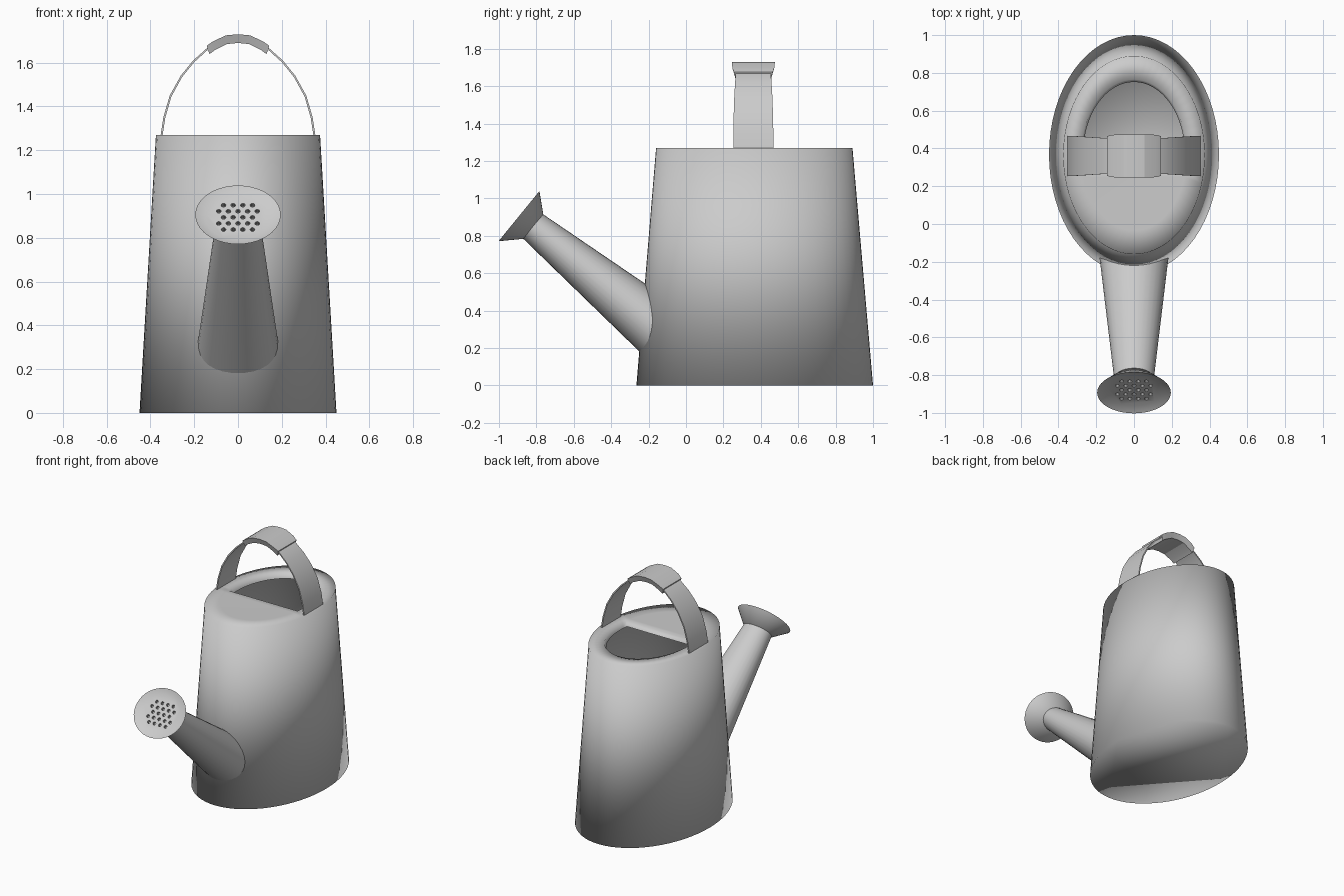
import bpy, bmesh
from math import cos, sin, pi, radians
from mathutils import Vector as V

if "Cube" in bpy.data.objects:
    bpy.data.objects.remove(bpy.data.objects["Cube"])

AXIS = V((0, -0.775, 0.632))   # spout direction
UP = V((0, 0.632, 0.775))      # across the spout
X = V((1, 0, 0))


def ring(c, rx, ry, n, u=X, v=V((0, 1, 0))):
    return [V(c) + u * rx * cos(2 * pi * i / n) + v * ry * sin(2 * pi * i / n) for i in range(n)]


def skin(bm, rings, start=True, end=True):
    """Join successive rings of points into a tube and cap its ends."""
    rows = [[bm.verts.new(p) for p in r] for r in rings]
    for a, b in zip(rows, rows[1:]):
        for i in range(len(a)):
            j = (i + 1) % len(a)
            bm.faces.new((a[i], a[j], b[j], b[i]))
    if start:
        bm.faces.new(rows[0][::-1])
    if end:
        bm.faces.new(rows[-1])
    return rows


def finish(name, bm, angle=None):
    bmesh.ops.recalc_face_normals(bm, faces=bm.faces)
    me = bpy.data.meshes.new(name)
    bm.to_mesh(me)
    bm.free()
    ob = bpy.data.objects.new(name, me)
    bpy.context.collection.objects.link(ob)
    bpy.ops.object.select_all(action='DESELECT')
    ob.select_set(True)
    bpy.context.view_layer.objects.active = ob
    if angle is None:
        bpy.ops.object.shade_smooth()
    else:
        bpy.ops.object.shade_smooth_by_angle(angle=radians(angle))
    return ob


# Body: tapering oval, flat top half covered, lipped filling hole at the back
N = 64
bm = bmesh.new()
rows = skin(bm, [ring((0, .3675, 0), .45, .6325, N),
                 ring((0, .365, 1.27), .375, .525, N),
                 ring((0, .365, 1.268), .28, .40, N)], end=False)
inner = rows[-1]
bm.faces.new(inner[34:63])
hole = inner[62:] + inner[:35]
lip = [bm.verts.new((v.co.x * .96, .5 + (v.co.y - .5) * .95, 1.235)) for v in hole]
for i in range(len(hole)):
    j = (i + 1) % len(hole)
    bm.faces.new((hole[i], hole[j], lip[j], lip[i]))
finish("body", bm)

# Spout: oval cone running into the body
TIP = V((0, -.82, .852))
bm = bmesh.new()
skin(bm, [ring(TIP - AXIS * .91, .19, .163, 32, X, UP),
          ring(TIP, .105, .084, 32, X, UP)])
finish("spout", bm, 40)

# Rose: flared head with a slightly dished face
FACE = V((0, -.893, .905))
bm = bmesh.new()
skin(bm, [ring(TIP - AXIS * .005, .103, .084, 40, X, UP),
          ring(FACE, .195, .173, 40, X, UP),
          ring(FACE - AXIS * .018, .15, .132, 40, X, UP)])
rose = finish("rose", bm, 50)

# Sprinkler holes: staggered rows drilled into the face
bm = bmesh.new()
for r in range(5):
    count = 4 + r % 2
    for k in range(count):
        c = FACE + X * (k - (count - 1) / 2) * .044 + UP * (r - 2) * .036
        skin(bm, [ring(c - AXIS * .04, .011, .011, 10, X, UP),
                  ring(c + AXIS * .02, .011, .011, 10, X, UP)])
cutter = finish("hole_cutter", bm, 30)
cutter.hide_render = True
mod = rose.modifiers.new("holes", 'BOOLEAN')
mod.operation = 'DIFFERENCE'
mod.solver = 'EXACT'
mod.object = cutter
bpy.context.view_layer.objects.active = rose
bpy.ops.object.modifier_apply(modifier="holes")
bpy.data.objects.remove(cutter)


def band(name, path, thick, angle):
    """Strip along x/z points: (x, z, half width outside, half width inside)."""
    bm = bmesh.new()
    secs = []
    for x, z, wo, wi in path:
        n = V((x, 0, z - 1.25)).normalized() * thick
        p = V((x, .36, z))
        w = V((0, 1, 0))
        secs.append([p - w * wo, p + w * wo, p + w * wi - n, p - w * wi - n])
    skin(bm, secs)
    finish(name, bm, angle)


# Handle: thin arched strap, narrower towards the top
half = [(.354, 1.265, .107), (.341, 1.35, .107), (.312, 1.45, .105), (.262, 1.54, .102),
        (.205, 1.61, .098), (.14, 1.668, .094), (.07, 1.70, .092)]
strap = [(x, z, w, w) for x, z, w in half]
strap += [(0, 1.71, .092, .092)] + [(-x, z, w, v) for x, z, w, v in reversed(strap)]
band("handle_strap", strap, .009, 30)

# Grip: thicker faceted sleeve on top of the handle
g = [(.143, 1.677, .105, .095), (.115, 1.697, .112, .098), (.055, 1.725, .115, .10)]
g += [(0, 1.73, .115, .10)] + [(-x, z, w, v) for x, z, w, v in reversed(g)]
band("handle_grip", g, .04, 12)
